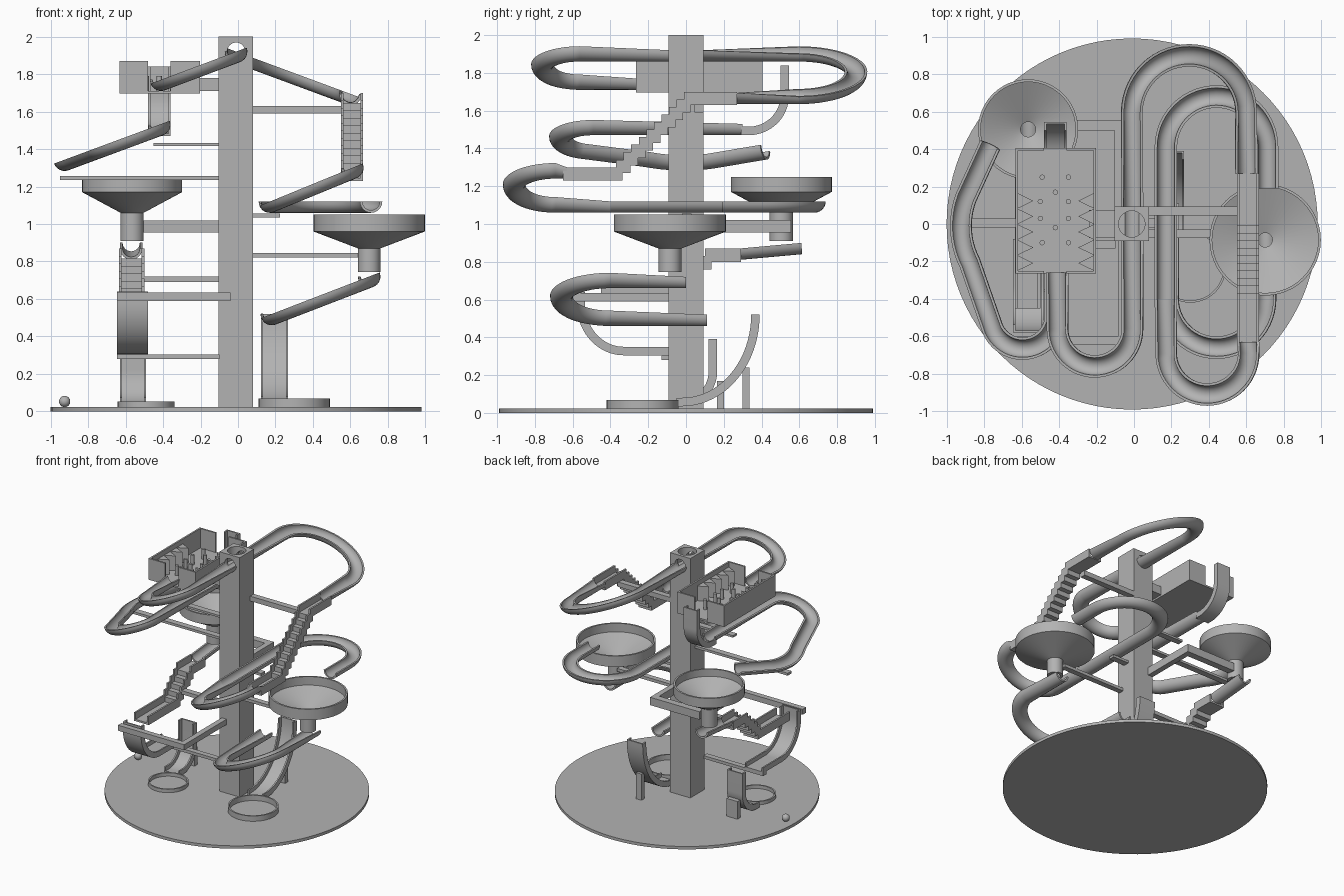
import bpy, bmesh
from math import sin, cos, pi, radians
from mathutils import Vector

cube = bpy.data.objects.get("Cube")
if cube:
    bpy.data.objects.remove(cube)

grey = bpy.data.materials.new("plain grey")
grey.use_nodes = True
grey.diffuse_color = (0.45, 0.45, 0.45, 1)
grey.node_tree.nodes["Principled BSDF"].inputs["Base Color"].default_value = grey.diffuse_color
parts = []


def finish(name, bm):
    bmesh.ops.recalc_face_normals(bm, faces=bm.faces)
    mesh = bpy.data.meshes.new(name)
    bm.to_mesh(mesh)
    bm.free()
    mesh.materials.append(grey)
    obj = bpy.data.objects.new(name, mesh)
    bpy.context.collection.objects.link(obj)
    parts.append(obj)
    return obj


def box(name, x, y, z):
    bm = bmesh.new()
    bmesh.ops.create_cube(bm, size=1)
    for v in bm.verts:
        v.co = [lo + (hi - lo) * (c + 0.5) for c, (lo, hi) in zip(v.co, (x, y, z))]
    return finish(name, bm)


def loft(name, rings, closed=False):
    """Skin a row of equal closed rings; cap the ends unless closed."""
    bm = bmesh.new()
    rows = [[bm.verts.new(p) for p in ring] for ring in rings]
    n = len(rows[0])
    for a, b in zip(rows, rows[1:] + (rows[:1] if closed else [])):
        for i in range(n):
            bm.faces.new((a[i], a[(i + 1) % n], b[(i + 1) % n], b[i]))
    if not closed:
        bm.faces.new(rows[0])
        bm.faces.new(rows[-1])
    return finish(name, bm)


def lathe(name, x, y, profile, n=48):
    return loft(name, [[(x + r * cos(2 * pi * k / n), y + r * sin(2 * pi * k / n), z)
                        for r, z in profile] for k in range(n)], closed=True)


def cylinder(name, x, y, r, z0, z1, n=48):
    return loft(name, [[(x + r * cos(2 * pi * k / n), y + r * sin(2 * pi * k / n), z)
                        for k in range(n)] for z in (z0, z1)])


def sweep(name, pts, ups, section):
    rings = []
    for i, (p, up) in enumerate(zip(pts, ups)):
        p = Vector(p)
        ahead = Vector(pts[min(i + 1, len(pts) - 1)]) - p
        behind = p - Vector(pts[max(i - 1, 0)])
        t = (ahead.normalized() + behind.normalized()).normalized()
        side = t.cross(Vector(up)).normalized()
        up = side.cross(t)
        rings.append([p + side * a + up * b for a, b in section])
    return loft(name, rings)


# Half-pipe track: height falls along x, the bend is banked to match
ARC = [pi + pi * k / 12 for k in range(13)]
PIPE = [(0.06 * cos(a), 0.06 * sin(a)) for a in ARC] + \
       [(0.046 * cos(a), 0.046 * sin(a)) for a in reversed(ARC)]


def arc(cx, cy, r, a0, a1, n=28):
    return [(cx + r * cos(radians(a0 + (a1 - a0) * k / n)),
             cy + r * sin(radians(a0 + (a1 - a0) * k / n))) for k in range(n + 1)]


def track(name, xy, z, slope=0, flat_end=True):
    pts = [(x, y, z + slope * (x - xy[0][0])) for x, y in xy]
    ups = [Vector((-slope, 0, 1)) for _ in pts]
    ups[0] = Vector((0, 0, 1))
    if flat_end:
        ups[-1] = Vector((0, 0, 1))
    return sweep(name, pts, ups, PIPE)


track("upper_back_track", [(-0.01, 0.08), *arc(0.295, 0.595, 0.305, 180, 0), (0.6, 0.27)], 1.92, -0.37)
track("upper_front_track", [(-0.01, -0.08), *arc(-0.21, -0.56, 0.2, 0, -180), (-0.41, -0.26)], 1.92, 0.375)
track("middle_front_track", [(0.61, -0.63), *arc(0.39, -0.69, 0.22, 0, -180), (0.17, -0.4)], 1.30, 0.41)
track("middle_back_track", [(0.17, -0.4), *arc(0.44, 0.41, 0.27, 180, 0), (0.71, 0.19)], 1.12)
track("lower_track", [(0.7, 0.0), *arc(0.44, -0.4, 0.26, 0, -180), (0.18, 0.11)], 0.72, 0.385)
track("side_track", [(-0.42, 0.3), *arc(-0.595, -0.49, 0.175, 0, -155, 24),
                     *arc(-0.49, -0.01, 0.435, 207, 160, 12), (-0.77, 0.42)], 1.53, 0.37, False)
sweep("funnel_outlet_track", [(-0.57, 0.61, 0.9), (-0.57, 0.28, 0.87)], [(0, 0, 1)] * 2, PIPE)


# Curved slides: a drop, a quarter ellipse and a short run-out
def slide(name, x, width, cy, cz, ry, rz, top, tail, wall=0.045):
    w, t = width / 2, 0.012
    section = [(-w, 0), (w, 0), (w, wall), (w - t, wall), (w - t, t), (t - w, t), (t - w, wall), (-w, wall)]
    pts, ups = [], []
    if top > cz:
        pts.append((x, cy + ry, top))
        ups.append((0, -ry, 0))
    for k in range(21):
        a = pi / 2 * k / 20
        pts.append((x, cy + ry * cos(a), cz - rz * sin(a)))
        ups.append((0, -cos(a) / ry, sin(a) / rz))
    pts.append((x, tail, cz - rz))
    ups.append((0, 0, 1))
    return sweep(name, pts, ups, section)


slide("peg_box_chute", -0.42, 0.12, 0.33, 1.68, 0.215, 0.21, 1.84, 0.29)
slide("right_slide", 0.195, 0.145, -0.02, 0.52, 0.41, 0.485, 0.52, -0.05)
slide("left_slide", -0.56, 0.14, -0.02, 0.22, 0.185, 0.19, 0.39, -0.06)
slide("turning_slide", -0.563, 0.165, -0.33, 0.58, -0.25, 0.275, 0.64, -0.08)
box("right_slide_leg", (0.17, 0.22), (0.30, 0.337), (0.02, 0.24))
box("left_slide_leg", (-0.61, -0.51), (0.163, 0.2), (0.02, 0.17))


# Stepped channels: a floor and two side walls sharing one stair profile
def stairs(name, x0, x1, y_start, y_step, y_end, z_top, drop, run, n):
    def line(z, shift):
        out = [(y_start, z)]
        for k in range(n):
            y = y_step + shift - k * run / n
            out += [(y, z - k * drop / n), (y, z - (k + 1) * drop / n)]
        return out + [(y_end, z - drop)]
    bottom = line(z_top - 0.07, 0.035)
    for part, a, b, h in (("floor", x0, x1, 0.055), ("wall_a", x0, x0 + 0.014, 0),
                          ("wall_b", x1 - 0.014, x1, 0)):
        ring = line(z_top - h, 0) + bottom[::-1]
        loft(name + "_" + part, [[(x, y, z) for y, z in ring] for x in (a, b)])


stairs("upper_stairs", 0.55, 0.667, 0.27, -0.01, -0.65, 1.70, 0.40, 0.40, 10)
stairs("lower_stairs", -0.635, -0.5, 0.29, 0.1, -0.45, 0.87, 0.20, 0.21, 5)


# Funnels with a straight rim, a cone and a spout
def funnel(name, x, y, r, spout, top, rim, neck, end):
    t = 0.014
    lathe(name, x, y, [(r, top), (r, rim), (spout, neck), (spout, end), (spout - 0.022, end),
                       (spout - 0.022, neck + 0.02), (r - t, rim + 0.02), (r - t, top)])


funnel("left_funnel", -0.565, 0.505, 0.267, 0.062, 1.25, 1.17, 1.06, 0.91)
funnel("right_funnel", 0.70, -0.085, 0.297, 0.06, 1.05, 0.96, 0.87, 0.745)

# Base, catch rings and marble
cylinder("base_disc", -0.01, 0, 0.99, 0, 0.024, 96)
for name, x, y, r, h in (("right_catch_ring", 0.3, -0.23, 0.19, 0.068),
                         ("left_catch_ring", -0.49, -0.21, 0.152, 0.052)):
    lathe(name, x, y, [(r, 0.02), (r, h), (r - 0.012, h), (r - 0.012, 0.02)])
bm = bmesh.new()
bmesh.ops.create_uvsphere(bm, u_segments=24, v_segments=14, radius=0.03)
bmesh.ops.translate(bm, verts=bm.verts, vec=(-0.925, 0.02, 0.053))
finish("marble", bm)

# Column with a drop hole and a cross bore
column = box("column", (-0.105, 0.08), (-0.092, 0.093), (0.02, 2.0))
hole = cylinder("drop_hole_cutter", -0.012, 0, 0.07, 1.89, 2.1)
bore = loft("bore_cutter", [[(-0.01 + 0.048 * cos(k * pi / 16), y, 1.92 + 0.048 * sin(k * pi / 16))
                             for k in range(32)] for y in (-0.2, 0.2)])
for cutter in (hole, bore):
    mod = column.modifiers.new(cutter.name, "BOOLEAN")
    mod.operation, mod.object, mod.solver = "DIFFERENCE", cutter, "EXACT"
    bpy.context.view_layer.objects.active = column
    bpy.ops.object.modifier_apply(modifier=mod.name)
    parts.remove(cutter)
    bpy.data.objects.remove(cutter)

# Support arms
for name, x, y, z in (
        ("upper_stairs_arm", (0.07, 0.56), (0.045, 0.093), (1.59, 1.63)),
        ("right_funnel_arm", (0.07, 0.65), (-0.075, -0.03), (0.82, 0.845)),
        ("middle_track_arm", (0.07, 0.225), (-0.02, 0.03), (1.035, 1.055)),
        ("side_track_inner_arm", (-0.45, -0.1), (-0.02, 0.03), (1.415, 1.432)),
        ("peg_box_arm", (-0.24, -0.1), (-0.075, 0.075), (1.71, 1.78)),
        ("side_track_outer_arm", (-0.95, -0.1), (-0.02, 0.03), (1.235, 1.255)),
        ("lower_stairs_arm", (-0.51, -0.1), (-0.02, 0.03), (0.69, 0.72)),
        ("turning_slide_low_arm", (-0.645, -0.1), (-0.13, -0.085), (0.28, 0.305)),
        ("turning_slide_side_beam", (-0.085, -0.04), (-0.645, -0.08), (0.59, 0.635)),
        ("turning_slide_end_beam", (-0.645, -0.04), (-0.645, -0.6), (0.59, 0.635)),
        ("left_funnel_side_beam", (-0.105, -0.06), (0.08, 0.555), (0.955, 1.02)),
        ("left_funnel_end_beam", (-0.51, -0.06), (0.5, 0.555), (0.955, 1.02))):
    box(name, x, y, z)

# Peg box: floor, walls with front and back gaps, teeth and pegs
x0, x1, y0, y1, zb, zt = -0.632, -0.203, -0.265, 0.405, 1.695, 1.87
box("peg_box_floor", (x0, x1), (y0, y1), (zb, zb + 0.014))
for side, xa, xb, d in (("left", x1, -0.36, -1), ("right", x0, -0.48, 1)):
    box(side + "_peg_box_wall", sorted((xa, xa + d * 0.014)), (y0, y1), (zb, zt))
    for end, y in (("front", y0), ("back", y1 - 0.014)):
        box(f"{side}_{end}_peg_box_wall", sorted((xa, xb)), (y, y + 0.014), (zb, zt))
    for k in range(5):
        y = -0.25 + 0.083 * k
        tri = ((xa + d * 0.01, y), (xa + d * 0.095, y + 0.0415), (xa + d * 0.01, y + 0.083))
        loft(f"{side}_tooth_{k}", [[(px, py, z) for px, py in tri] for z in (zb, 1.83)])
for y, xs in ((0.25, (-0.49, -0.35)), (0.17, (-0.42,)), (0.12, (-0.5, -0.35)),
              (0.03, (-0.5, -0.35)), (-0.02, (-0.42,)), (-0.1, (-0.49, -0.35))):
    for x in xs:
        cylinder("peg", x, y, 0.014, zb, 1.79, 12)

# Smooth shading with sharp edges kept
bpy.ops.object.select_all(action="DESELECT")
for obj in parts:
    obj.select_set(True)
bpy.context.view_layer.objects.active = column
bpy.ops.object.shade_smooth_by_angle(angle=radians(35))
